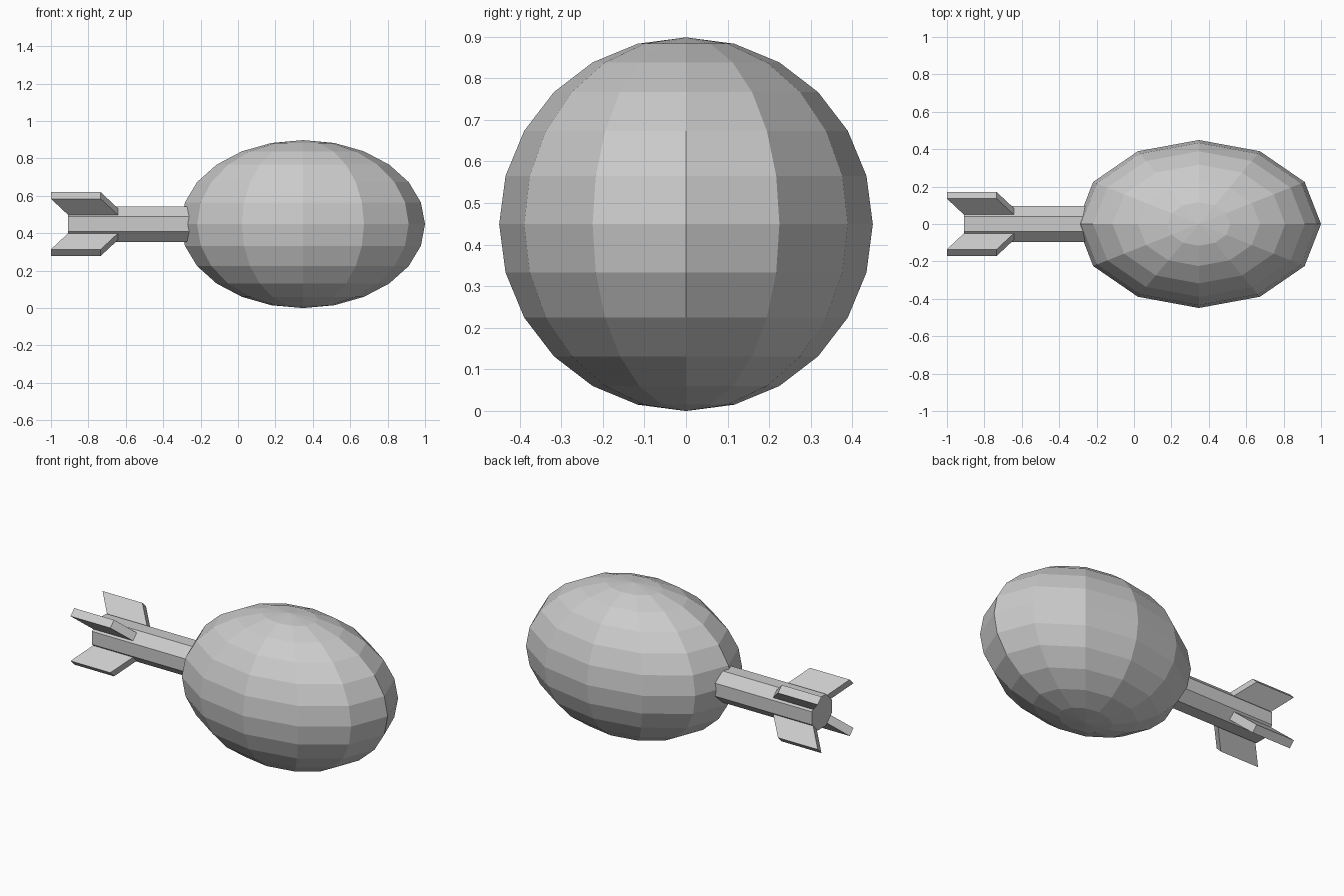
import bpy, bmesh
from math import pi
from mathutils import Matrix

if "Cube" in bpy.data.objects:
    bpy.data.objects.remove(bpy.data.objects["Cube"])

CZ = 0.449  # height of the long axis


def add_object(name, bm):
    bmesh.ops.recalc_face_normals(bm, faces=bm.faces)
    mesh = bpy.data.meshes.new(name)
    bm.to_mesh(mesh)
    bm.free()
    obj = bpy.data.objects.new(name, mesh)
    bpy.context.collection.objects.link(obj)
    return obj


# Egg-shaped body: low-poly sphere with vertical poles, stretched along x
bm = bmesh.new()
bmesh.ops.create_uvsphere(bm, u_segments=12, v_segments=12, radius=1)
bmesh.ops.transform(bm, verts=bm.verts,
                    matrix=Matrix.Translation((0.347, 0, CZ)) @ Matrix.Diagonal((0.653, 0.449, 0.449, 1)))
add_object("body", bm)

# Octagonal tail tube, flats facing up and sideways, sunk into the body
x0, x1 = -0.908, -0.2
bm = bmesh.new()
bmesh.ops.create_cone(bm, cap_ends=True, segments=8, radius1=0.103, radius2=0.103, depth=x1 - x0)
bmesh.ops.transform(bm, verts=bm.verts,
                    matrix=Matrix.Translation(((x0 + x1) / 2, 0, CZ)) @ Matrix.Rotation(pi / 2, 4, 'Y')
                    @ Matrix.Rotation(pi / 8, 4, 'Z'))
tube = add_object("tail_tube", bm)
# keep the flats aligned with the axes whatever the primitive's start angle
if max(v.co.y for v in tube.data.vertices) > 0.1:
    turn = Matrix.Translation((0, 0, CZ)) @ Matrix.Rotation(pi / 8, 4, 'X') @ Matrix.Translation((0, 0, -CZ))
    tube.data.transform(turn)

# Four swept tail fins in an X arrangement
profile = [(-0.875, 0.05), (-0.608, 0.05), (-0.734, 0.216), (-1.0, 0.216)]
half = 0.025
for i in range(4):
    bm = bmesh.new()
    face = bm.faces.new([bm.verts.new((x, -half, r)) for x, r in profile])
    ext = bmesh.ops.extrude_face_region(bm, geom=[face])
    new = [g for g in ext["geom"] if isinstance(g, bmesh.types.BMVert)]
    bmesh.ops.translate(bm, verts=new, vec=(0, 2 * half, 0))
    if len(bm.faces) == 5:
        bm.faces.new([v for v in bm.verts if v not in new])
    bmesh.ops.transform(bm, verts=bm.verts,
                        matrix=Matrix.Translation((0, 0, CZ)) @ Matrix.Rotation(pi / 4 + i * pi / 2, 4, 'X'))
    add_object(f"tail_fin_{i + 1}", bm)
